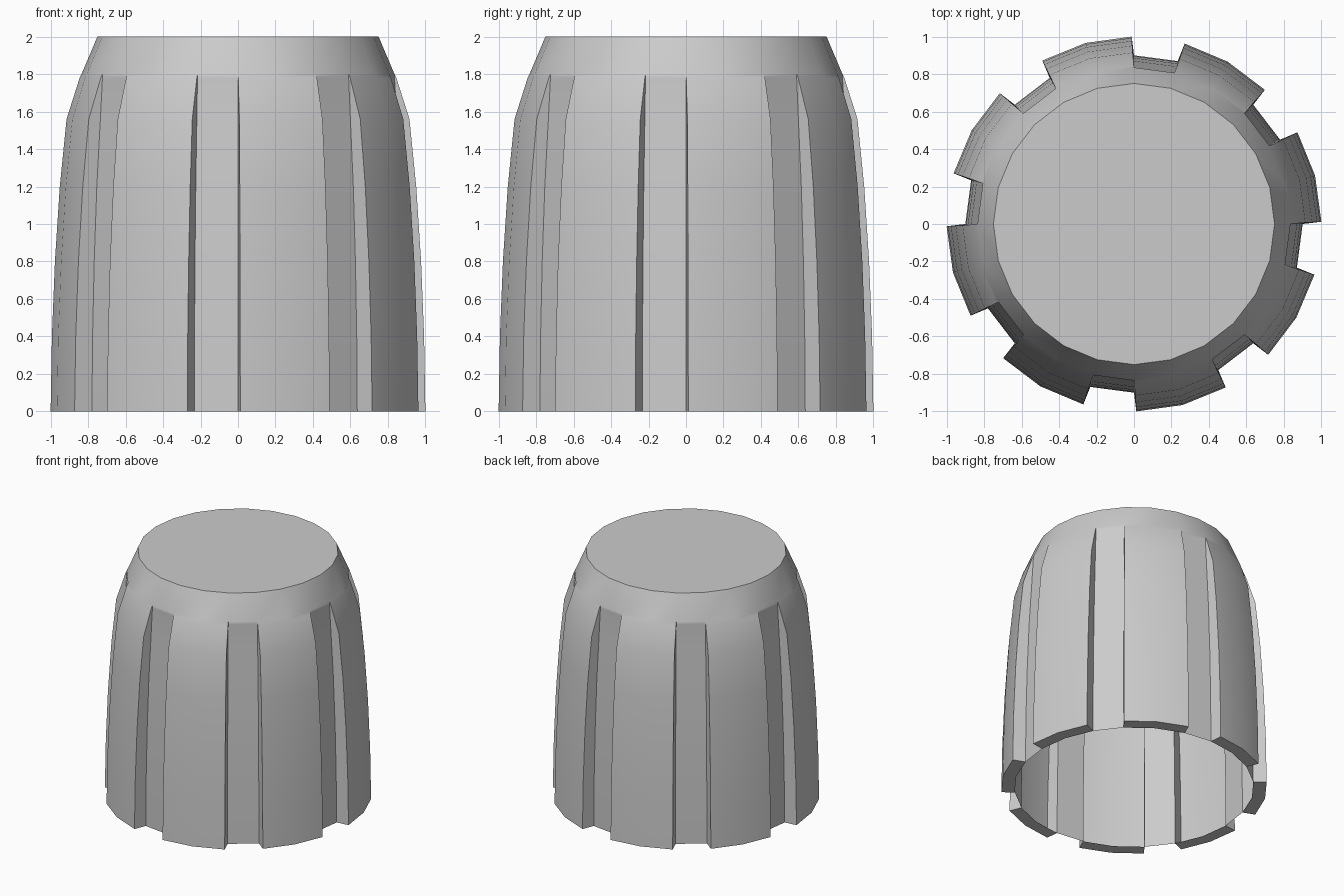
import bpy, bmesh
from math import radians, cos, sin

if "Cube" in bpy.data.objects:
    bpy.data.objects.remove(bpy.data.objects["Cube"])

# z, ridge radius, groove floor radius (equal where the grooves have faded out)
RINGS = [(0.0, 1.0, 0.90), (0.4, 0.993, 0.896), (0.8, 0.977, 0.886),
         (1.2, 0.951, 0.870), (1.56, 0.915, 0.848), (1.78, 0.845, 0.835),
         (1.80, 0.835, 0.835), (2.0, 0.75, 0.75)]
REPEATS = 8


def polar(bm, r, deg, z):
    a = radians(deg)
    return bm.verts.new((r * cos(a), r * sin(a), z))


def make_ring(bm, z, ridge, floor):
    """One outline: groove corner, three ridge points, groove corner, repeated."""
    spread = 0.7 * (ridge - floor) / 0.1
    verts = []
    for k in range(REPEATS):
        b = 45 * k
        verts += [polar(bm, floor, b, z), polar(bm, ridge, b + spread, z),
                  polar(bm, ridge, b + 15, z), polar(bm, ridge, b + 30 - spread, z),
                  polar(bm, floor, b + 30, z)]
    return verts


bm = bmesh.new()
rings = [make_ring(bm, *r) for r in RINGS]

# Fluted outer shell
n = len(rings[0])
for lo, hi in zip(rings, rings[1:]):
    for i in range(n):
        j = (i + 1) % n
        bm.faces.new((lo[i], lo[j], hi[j], hi[i]))

# Flat lip under each hollow ridge, open in the middle
for k in range(REPEATS):
    a, b, c, d, e = rings[0][5 * k:5 * k + 5]
    m = polar(bm, 0.90, 45 * k + 15, 0)
    bm.faces.new((a, m, c, b))
    bm.faces.new((m, e, d, c))

# Flat top
bm.faces.new(rings[-1])

bmesh.ops.remove_doubles(bm, verts=bm.verts, dist=0.0005)
bmesh.ops.recalc_face_normals(bm, faces=bm.faces)
mesh = bpy.data.meshes.new("fluted_cap")
bm.to_mesh(mesh)
bm.free()

cap = bpy.data.objects.new("fluted_cap", mesh)
bpy.context.collection.objects.link(cap)
bpy.context.view_layer.objects.active = cap
cap.select_set(True)
bpy.ops.object.shade_smooth_by_angle(angle=radians(30))
